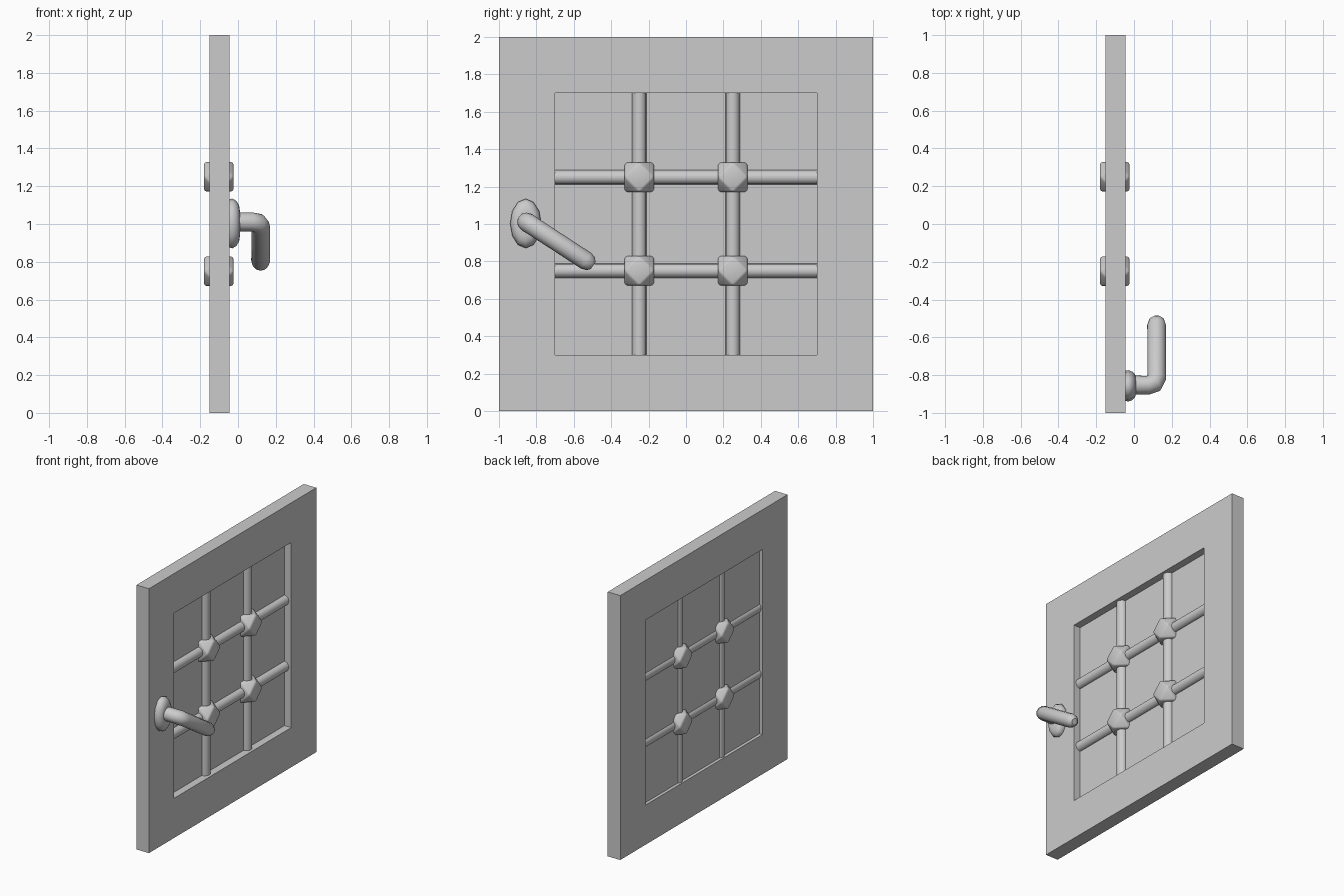
import bpy, bmesh, math
from mathutils import Vector, Matrix

if "Cube" in bpy.data.objects:
    bpy.data.objects.remove(bpy.data.objects["Cube"])


def add_mesh(name, bm, smooth=None):
    bmesh.ops.recalc_face_normals(bm, faces=bm.faces)
    me = bpy.data.meshes.new(name)
    bm.to_mesh(me)
    bm.free()
    ob = bpy.data.objects.new(name, me)
    bpy.context.collection.objects.link(ob)
    if smooth:
        shade(ob, smooth)
    return ob


def shade(ob, angle):
    bpy.ops.object.select_all(action='DESELECT')
    ob.select_set(True)
    bpy.context.view_layer.objects.active = ob
    bpy.ops.object.shade_smooth_by_angle(angle=math.radians(angle))


# Square frame around the opening
X0, X1 = -0.15, -0.045
corners = [(-1, -1), (1, -1), (1, 1), (-1, 1)]
bm = bmesh.new()
ring = {(x, s): [bm.verts.new((x, cy * s, 1 + cz * s)) for cy, cz in corners]
        for x in (X0, X1) for s in (1.0, 0.7)}
loops = [ring[X0, 1.0], ring[X1, 1.0], ring[X1, 0.7], ring[X0, 0.7]]
for k in range(4):
    a, b = loops[k], loops[(k + 1) % 4]
    for i in range(4):
        j = (i + 1) % 4
        bm.faces.new((a[i], a[j], b[j], b[i]))
add_mesh("window_frame", bm)

# Pane set towards the back of the frame
bm = bmesh.new()
bmesh.ops.create_cube(bm, size=1, matrix=Matrix.Translation((-0.114, 0, 1))
                      @ Matrix.Diagonal((0.025, 1.4, 1.4, 1)))
add_mesh("pane", bm)


# Round lattice bars
BX = -0.102


def bar(name, loc, rot):
    bm = bmesh.new()
    bmesh.ops.create_cone(bm, cap_ends=True, segments=16, radius1=0.038,
                          radius2=0.038, depth=1.4,
                          matrix=Matrix.Translation(loc) @ rot)
    add_mesh(name, bm, 40)


for s in (-1, 1):
    bar("vertical_bar", (BX, 0.25 * s, 1), Matrix())
    bar("horizontal_bar", (BX, 0, 1 + 0.25 * s), Matrix.Rotation(math.pi / 2, 4, 'X'))


# Faceted knobs where bars cross: a cube cut to its edge midpoints, edges softened
def knob(y, z):
    bm = bmesh.new()
    h = 0.078
    for a in (-h, h):
        for b in (-h, h):
            for co in ((0, a, b), (a, 0, b), (a, b, 0)):
                bm.verts.new(co)
    bmesh.ops.convex_hull(bm, input=bm.verts)
    bmesh.ops.dissolve_limit(bm, angle_limit=0.02, verts=bm.verts, edges=bm.edges)
    bmesh.ops.bevel(bm, geom=bm.edges[:], offset=0.009, segments=2, profile=0.5,
                    affect='EDGES')
    bmesh.ops.translate(bm, verts=bm.verts, vec=(BX, y, z))
    add_mesh("crossing_knob", bm, 30)


for y in (-0.25, 0.25):
    for z in (0.75, 1.25):
        knob(y, z)

# Oval domed plate behind the handle
bm = bmesh.new()
N = 12
prof = [(-0.055, 0.94), (-0.03, 1.0), (-0.008, 0.9), (0.006, 0.72), (0.01, 0.5)]
rings = [[bm.verts.new((x, -0.857 + 0.083 * r * math.cos(2 * math.pi * i / N),
                        1.003 + 0.132 * r * math.sin(2 * math.pi * i / N)))
          for i in range(N)] for x, r in prof]
for a, b in zip(rings, rings[1:]):
    for i in range(N):
        j = (i + 1) % N
        bm.faces.new((a[i], a[j], b[j], b[i]))
bm.faces.new(rings[0])
bm.faces.new(rings[-1])
add_mesh("handle_plate", bm, 50)

# Bent lever: neck out of the plate, elbow, then sloping grip with rounded tip
base = Vector((0, -0.853, 1.011))
d = Vector((0, 0.318, -0.207)).normalized()
L = 0.38
path = [(-0.02, 0, 1), (0.075, 0, 1), (0.107, 0.012, 1.03), (0.12, 0.045, 1),
        (0.12, L, 1), (0.12, L + 0.03, 0.82), (0.12, L + 0.046, 0.45)]
cu = bpy.data.curves.new("handle_lever", 'CURVE')
cu.dimensions = '3D'
cu.bevel_depth = 0.05
cu.bevel_resolution = 4
cu.use_fill_caps = True
sp = cu.splines.new('POLY')
sp.points.add(len(path) - 1)
for p, (x, t, r) in zip(sp.points, path):
    p.co = (*(base + Vector((x, 0, 0)) + d * t), 1)
    p.radius = r
lever = bpy.data.objects.new("handle_lever", cu)
bpy.context.collection.objects.link(lever)
bpy.ops.object.select_all(action='DESELECT')
lever.select_set(True)
bpy.context.view_layer.objects.active = lever
bpy.ops.object.convert(target='MESH')
shade(bpy.context.view_layer.objects.active, 50)
